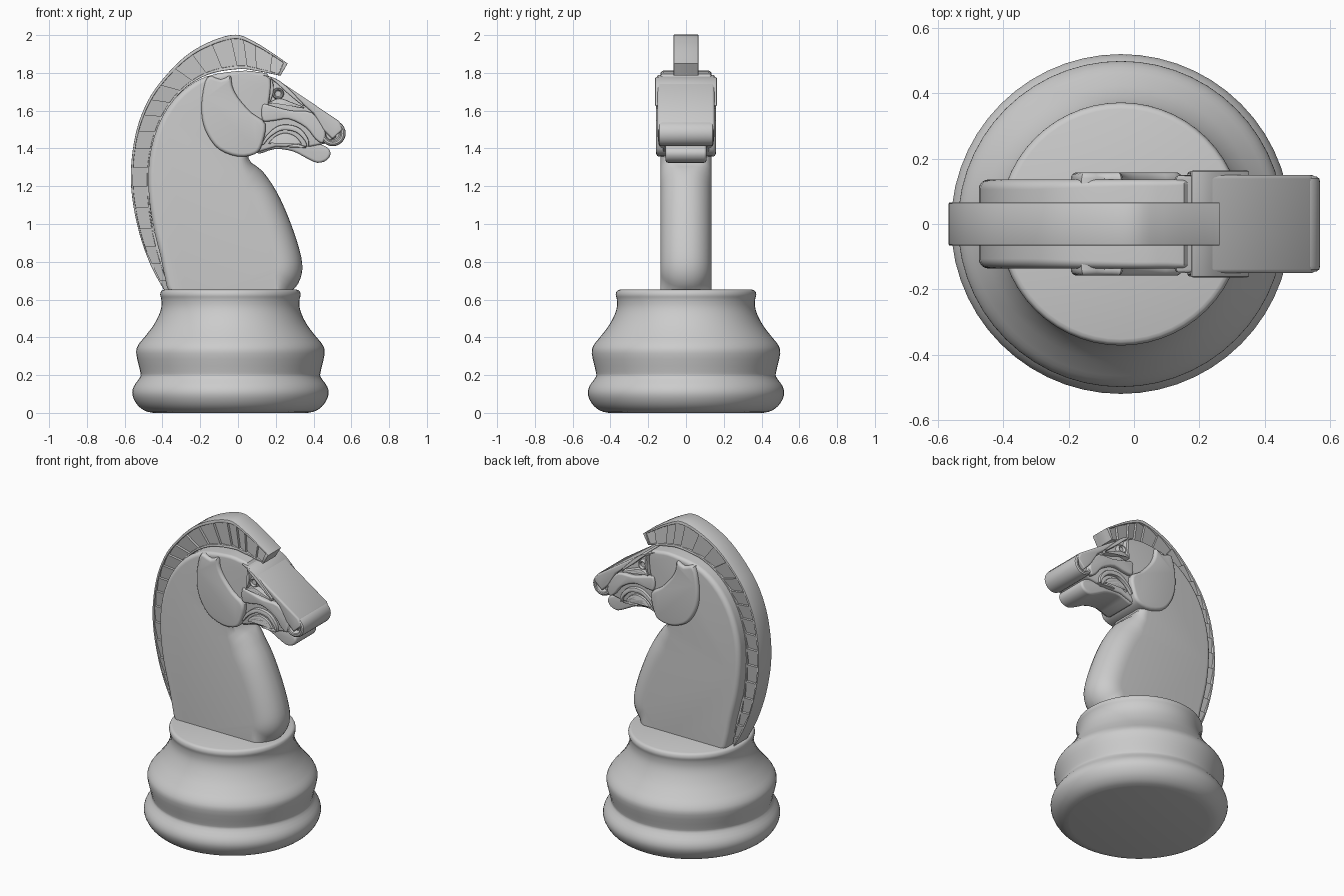
import bpy, bmesh
from math import sin, cos, pi, radians
from mathutils import Vector

if "Cube" in bpy.data.objects:
    bpy.data.objects.remove(bpy.data.objects["Cube"])


def finish(name, bm):
    bmesh.ops.remove_doubles(bm, verts=bm.verts, dist=0.0002)
    bmesh.ops.recalc_face_normals(bm, faces=bm.faces)
    me = bpy.data.meshes.new(name)
    bm.to_mesh(me)
    bm.free()
    ob = bpy.data.objects.new(name, me)
    bpy.context.collection.objects.link(ob)
    return ob


def spline(pts, n=4, closed=False):
    """Catmull-Rom through tuples of any length."""
    m, out = len(pts), []
    for i in range(m if closed else m - 1):
        if closed:
            q = [pts[(i + k) % m] for k in (-1, 0, 1, 2)]
        else:
            q = [pts[min(max(i + k, 0), m - 1)] for k in (-1, 0, 1, 2)]
        for j in range(n):
            t = j / n
            out.append(tuple(0.5 * (2 * b + (c - a) * t + (2 * a - 5 * b + 4 * c - d) * t * t
                                    + (3 * b - a - 3 * c + d) * t ** 3) for a, b, c, d in zip(*q)))
    if not closed:
        out.append(pts[-1])
    return out


def slab(name, pts, h, r=0.012, steps=4):
    """Side outline (x, z[, radius]) given thickness +-h in y, with rounded rims."""
    m = len(pts)
    area = sum(pts[i - 1][0] * pts[i][1] - pts[i][0] * pts[i - 1][1] for i in range(m))
    if area < 0:
        pts = pts[::-1]
    bm, rings = bmesh.new(), []
    quarter = [pi / 2 * k / steps for k in range(steps + 1)]
    for s, a in [(-1, a) for a in quarter[::-1]] + [(1, a) for a in quarter]:
        ring = []
        for i, p in enumerate(pts):
            d1 = (Vector(p[:2]) - Vector(pts[i - 1][:2])).normalized()
            d2 = (Vector(pts[(i + 1) % m][:2]) - Vector(p[:2])).normalized()
            d = (d1 + d2).normalized()
            rad = min(p[2] if len(p) > 2 else r, h)
            off = rad * (1 - cos(a))
            ring.append(bm.verts.new((p[0] - d.y * off, s * (h - rad + rad * sin(a)), p[1] + d.x * off)))
        rings.append(ring)
    for A, B in zip(rings, rings[1:]):
        for i in range(m):
            j = (i + 1) % m
            bm.faces.new((A[i], A[j], B[j], B[i]))
    bm.faces.new(rings[0])
    bm.faces.new(rings[-1])
    return finish(name, bm)


def lathe(name, prof, segs, centre, axis='z'):
    bm = bmesh.new()
    rings = []
    for r, t in prof:
        ring = []
        for k in range(segs):
            u, v = r * cos(2 * pi * k / segs), r * sin(2 * pi * k / segs)
            co = (u, v, t) if axis == 'z' else (u, t, v)
            ring.append(bm.verts.new(Vector(co) + Vector(centre)))
        rings.append(ring)
    for A, B in zip(rings, rings[1:]):
        for k in range(segs):
            j = (k + 1) % segs
            bm.faces.new((A[k], A[j], B[j], B[k]))
    bm.faces.new(rings[0])
    bm.faces.new(rings[-1])
    return finish(name, bm)


def ridge(name, path, w, h):
    """Raised line that tapers at both ends."""
    c = [Vector(p) for p in spline(path, 5)]
    left, right = [], []
    for i, p in enumerate(c):
        d = (c[min(i + 1, len(c) - 1)] - c[max(i - 1, 0)]).normalized()
        f = w * (0.3 + 0.7 * sin(pi * i / (len(c) - 1)))
        left.append((p.x - d.y * f, p.y + d.x * f))
        right.append((p.x + d.y * f, p.y - d.x * f))
    return slab(name, left + right[::-1], h, 0.006, 2)


def ring_cylinder(name, x, z, r, h, dip):
    half = [(r * .5, h - dip), (r * .62, h - .004), (r * .7, h), (r * .84, h), (r * .96, h - .006), (r, h - .018)]
    lathe(name, half + [(a, -t) for a, t in half[::-1]], 28, (x, 0, z), 'y')


# Turned base
base = [(.41, 0), (.455, .012), (.495, .045), (.519, .095), (.512, .14), (.478, .19), (.478, .22),
        (.499, .315), (.488, .36), (.452, .405), (.41, .46), (.38, .515), (.366, .56), (.366, .60),
        (.372, .625), (.366, .645), (.352, .652)]
lathe("base", spline(base, 3), 56, (-.04, 0, 0))

# Neck, with a wide rounding on the chest
neck = [(-.35, .61, .025), (-.41, .83, .03), (-.455, 1.02, .03), (-.475, 1.22, .03), (-.46, 1.40, .03),
        (-.40, 1.57, .03), (-.30, 1.70, .03), (-.17, 1.78, .025), (0, 1.81, .02), (.10, 1.805, .02),
        (.17, 1.775, .015), (.16, 1.62, .015), (.11, 1.47, .015), (.055, 1.35, .05), (.13, 1.28, .12),
        (.205, 1.17, .13), (.265, 1.04, .13), (.315, .90, .13), (.34, .79, .13), (.33, .71, .13),
        (.285, .645, .12), (.18, .58, .03), (-.20, .57, .02)]
slab("neck", spline(neck, 3, True), .136, steps=7)

# Round cheek plate that runs up to the crown
cheek = [(-.16, 1.78), (-.19, 1.67), (-.19, 1.56), (-.16, 1.47), (-.10, 1.395), (0, 1.357), (.09, 1.37),
         (.127, 1.42), (.145, 1.53), (.07, 1.59), (0, 1.67), (-.03, 1.73), (-.04, 1.785), (-.09, 1.765)]
slab("cheek", spline(cheek, 3, True), .158, .018)

# Recessed head core
head = [(0, 1.79), (.16, 1.775), (.24, 1.735), (.50, 1.54), (.52, 1.46), (.46, 1.425), (.38, 1.41),
        (.30, 1.405), (.20, 1.41), (.12, 1.385), (.04, 1.36), (0, 1.50)]
slab("head_core", head, .122)

# Nose bridge, face band and muzzle framing the eye socket
slab("nose_bridge", [(.13, 1.79), (.17, 1.78), (.24, 1.743), (.535, 1.545), (.555, 1.50), (.50, 1.45),
                     (.45, 1.50), (.40, 1.585), (.26, 1.705), (.18, 1.765)], .15, .012)
slab("face_band", spline([(.13, 1.63), (.18, 1.625), (.28, 1.60), (.39, 1.59), (.46, 1.50), (.45, 1.43),
                          (.41, 1.45), (.36, 1.51), (.27, 1.555), (.18, 1.545), (.13, 1.55)], 3, True), .148)
ring_cylinder("nostril", .502, 1.48, .068, .145, .035)

# Eye and lids
ring_cylinder("eye", .212, 1.69, .031, .148, .012)
ridge("upper_lid", [(.175, 1.775), (.22, 1.745), (.28, 1.69), (.35, 1.625)], .012, .163)
ridge("lower_lid", [(.165, 1.64), (.22, 1.655), (.28, 1.635), (.35, 1.615)], .011, .16)
ridge("eye_front_fold", [(.175, 1.77), (.18, 1.71), (.165, 1.64)], .009, .156)

# Lower jaw and lip
jaw = [(.10, 1.41), (.11, 1.372), (.195, 1.397), (.29, 1.385), (.36, 1.35), (.42, 1.324), (.47, 1.338),
       (.49, 1.375), (.465, 1.41), (.38, 1.435), (.25, 1.45)]
slab("lower_jaw", spline(jaw, 3, True), .108, .014)

# Mouth folds
ridge("mouth_fold_outer", [(.13, 1.42), (.165, 1.47), (.23, 1.51), (.31, 1.50), (.36, 1.45), (.37, 1.41)], .015, .142)
ridge("mouth_fold_inner", [(.165, 1.425), (.20, 1.455), (.25, 1.47), (.30, 1.455), (.335, 1.42)], .012, .138)
ridge("mouth_line", [(.26, 1.41), (.31, 1.415), (.36, 1.405)], .008, .136)

# Mane: recessed core, raised rims, and stepped hair panels
outer = spline([(-.386, .64), (-.466, .79), (-.53, .98), (-.566, 1.2), (-.556, 1.4), (-.51, 1.58), (-.42, 1.74),
                (-.25, 1.91), (-.04, 2.0), (.09, 1.963), (.263, 1.85)], 6)
inner = spline([(-.352, .64), (-.405, .79), (-.45, .98), (-.472, 1.2), (-.455, 1.4), (-.395, 1.57), (-.295, 1.705),
                (-.16, 1.79), (0, 1.82), (.10, 1.81), (.225, 1.785)], 6)


def between(t):
    return [Vector(a).lerp(Vector(b), t) for a, b in zip(outer, inner)]


def strip(name, t0, t1, h, first=0):
    a, b = between(t0)[first:], between(t1)[first:]
    slab(name, [tuple(p) for p in a] + [tuple(p) for p in b[::-1]], h, .004, 2)


strip("mane_core", 0.01, 1, .044)
strip("mane_outer_rim", 0, .12, .066)
strip("mane_inner_rim", .9, 1, .062)
strip("mane_tip", 0, 1, .066, len(outer) - 2)

bm = bmesh.new()
lo, li = between(.1), between(.92)
for i in range(0, len(lo) - 3, 3):
    quad = [(lo[i], .046), (li[i], .046), (li[i + 3], .062), (lo[i + 3], .062)]
    A = [bm.verts.new((p.x, -y, p.y)) for p, y in quad]
    B = [bm.verts.new((p.x, y, p.y)) for p, y in quad]
    bm.faces.new(A)
    bm.faces.new(B)
    for k in range(4):
        j = (k + 1) % 4
        bm.faces.new((A[k], A[j], B[j], B[k]))
finish("mane_panels", bm)

# Smooth shading with sharp edges kept
for ob in bpy.context.collection.objects:
    ob.select_set(True)
    bpy.context.view_layer.objects.active = ob
bpy.ops.object.shade_smooth_by_angle(angle=radians(32))
